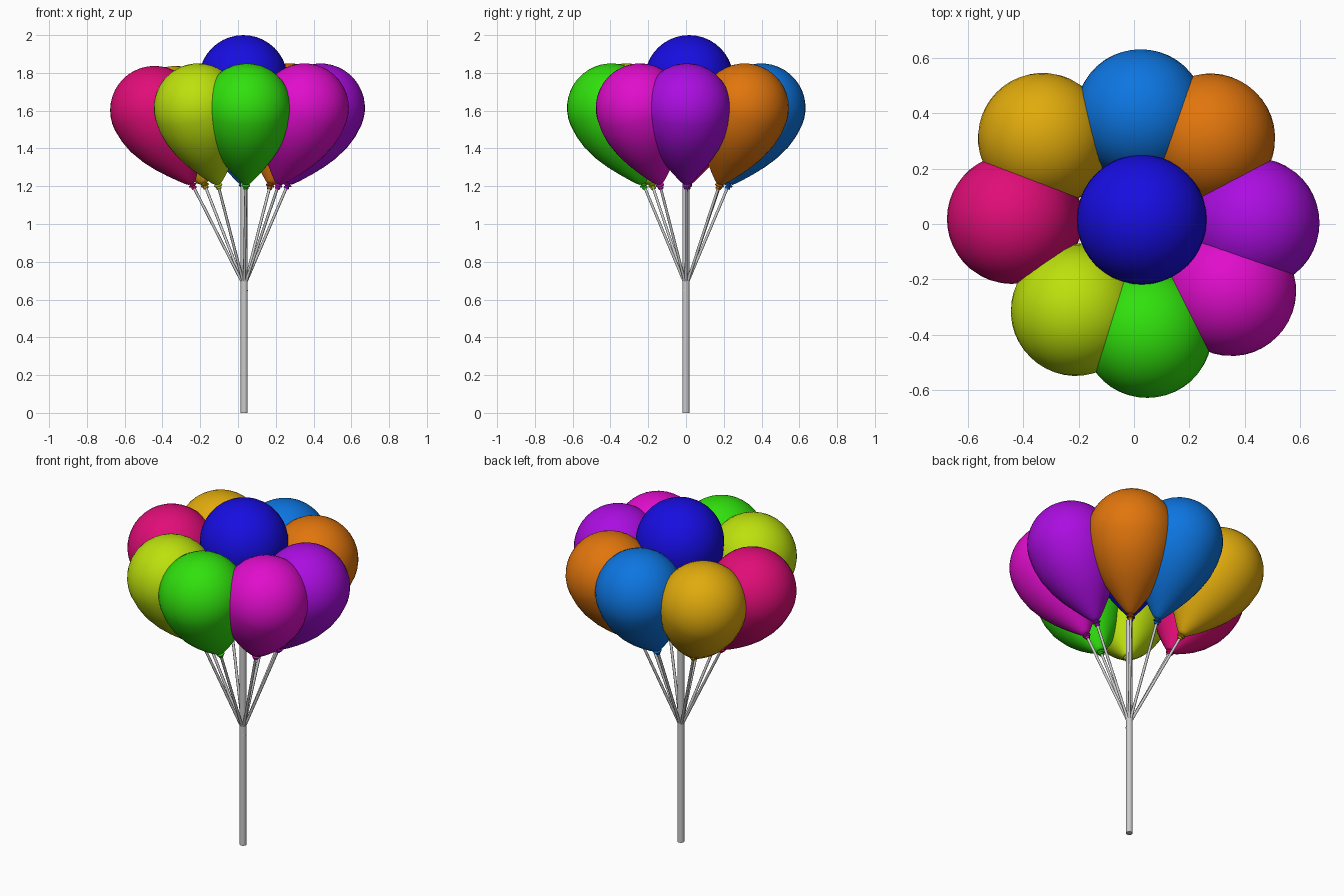
import bpy, bmesh, math
from mathutils import Vector

if "Cube" in bpy.data.objects:
    bpy.data.objects.remove(bpy.data.objects["Cube"])

APEX = Vector((0.033, 0.0, 0.67))   # where all strings meet on the pole
R = 0.235                           # balloon head radius


def linear(c):
    return c / 12.92 if c <= 0.04045 else ((c + 0.055) / 1.055) ** 2.4


def finish(obj, color=None):
    if color:
        mat = bpy.data.materials.new(obj.name + "_color")
        mat.diffuse_color = (*[linear(c) for c in color], 1)
        mat.use_nodes = True
        mat.node_tree.nodes["Principled BSDF"].inputs["Base Color"].default_value = mat.diffuse_color
        obj.data.materials.append(mat)
    bpy.ops.object.select_all(action='DESELECT')
    obj.select_set(True)
    bpy.context.view_layer.objects.active = obj
    bpy.ops.object.shade_smooth_by_angle(angle=math.radians(50))


def lathe(name, profile, origin, axis, sides, color=None):
    """Revolve (radius, height) points around an axis through origin."""
    bm = bmesh.new()
    rings = []
    for r, h in profile:
        if r == 0:
            rings.append([bm.verts.new((0, 0, h))] * sides)
        else:
            rings.append([bm.verts.new((r * math.cos(math.tau * i / sides),
                                        r * math.sin(math.tau * i / sides), h))
                          for i in range(sides)])
    for a, b in zip(rings, rings[1:]):
        for i in range(sides):
            j = (i + 1) % sides
            quad = list(dict.fromkeys([a[i], a[j], b[j], b[i]]))
            bm.faces.new(quad)
    bmesh.ops.recalc_face_normals(bm, faces=bm.faces)
    mesh = bpy.data.meshes.new(name)
    bm.to_mesh(mesh)
    bm.free()
    obj = bpy.data.objects.new(name, mesh)
    bpy.context.collection.objects.link(obj)
    obj.location = origin
    obj.rotation_mode = 'QUATERNION'
    obj.rotation_quaternion = Vector((0, 0, 1)).rotation_difference(axis)
    finish(obj, color)
    return obj


def rod(name, radius, start, end, axis, origin, sides):
    return lathe(name, [(0, start), (radius, start), (radius, end), (0, end)],
                 origin, axis, sides)


# Balloon body: (radius, height relative to the head centre)
BODY = [(0, -0.437), (0.018, -0.435), (0.03, -0.424), (0.055, -0.395),
        (0.097, -0.342), (0.14, -0.282), (0.177, -0.22), (0.212, -0.14),
        (0.229, -0.07)]
BODY += [(R * math.cos(math.radians(a)), R * math.sin(math.radians(a)))
         for a in range(0, 90, 9)] + [(0, R)]
# Tied knot with a flared lip under each balloon
KNOT = [(0, -0.466), (0.013, -0.466), (0.015, -0.458), (0.010, -0.452),
        (0.022, -0.448), (0.022, -0.443), (0.012, -0.438), (0.012, -0.43),
        (0, -0.43)]

# Head centre and colour of each balloon
BALLOONS = {
    "center_blue": ((0.028, 0.016, 1.765), (0.09, 0.05, 0.88)),
    "purple": ((0.437, 0.004, 1.615), (0.67, 0.05, 0.88)),
    "magenta": ((0.352, -0.243, 1.615), (0.88, 0.05, 0.80)),
    "green": ((0.048, -0.395, 1.615), (0.19, 0.88, 0.05)),
    "lime": ((-0.211, -0.315, 1.615), (0.74, 0.88, 0.05)),
    "pink": ((-0.442, 0.018, 1.602), (0.88, 0.05, 0.47)),
    "gold": ((-0.330, 0.312, 1.602), (0.88, 0.67, 0.05)),
    "sky_blue": ((0.024, 0.398, 1.615), (0.05, 0.46, 0.88)),
    "orange": ((0.276, 0.310, 1.615), (0.88, 0.46, 0.05)),
}

for name, (head, color) in BALLOONS.items():
    head = Vector(head)
    axis = (head - APEX).normalized()
    lathe("balloon_" + name, BODY, head, axis, 40, color)
    lathe("knot_" + name, KNOT, head, axis, 16, color)
    # String from the pole up to the knot
    rod("string_" + name, 0.0075, -0.03, (head - APEX).length - 0.455, axis, APEX, 10)

# Main pole, running up to the middle balloon
rod("pole", 0.0185, 0.0, 1.30, Vector((0, 0, 1)), (0.033, 0, 0), 24)
